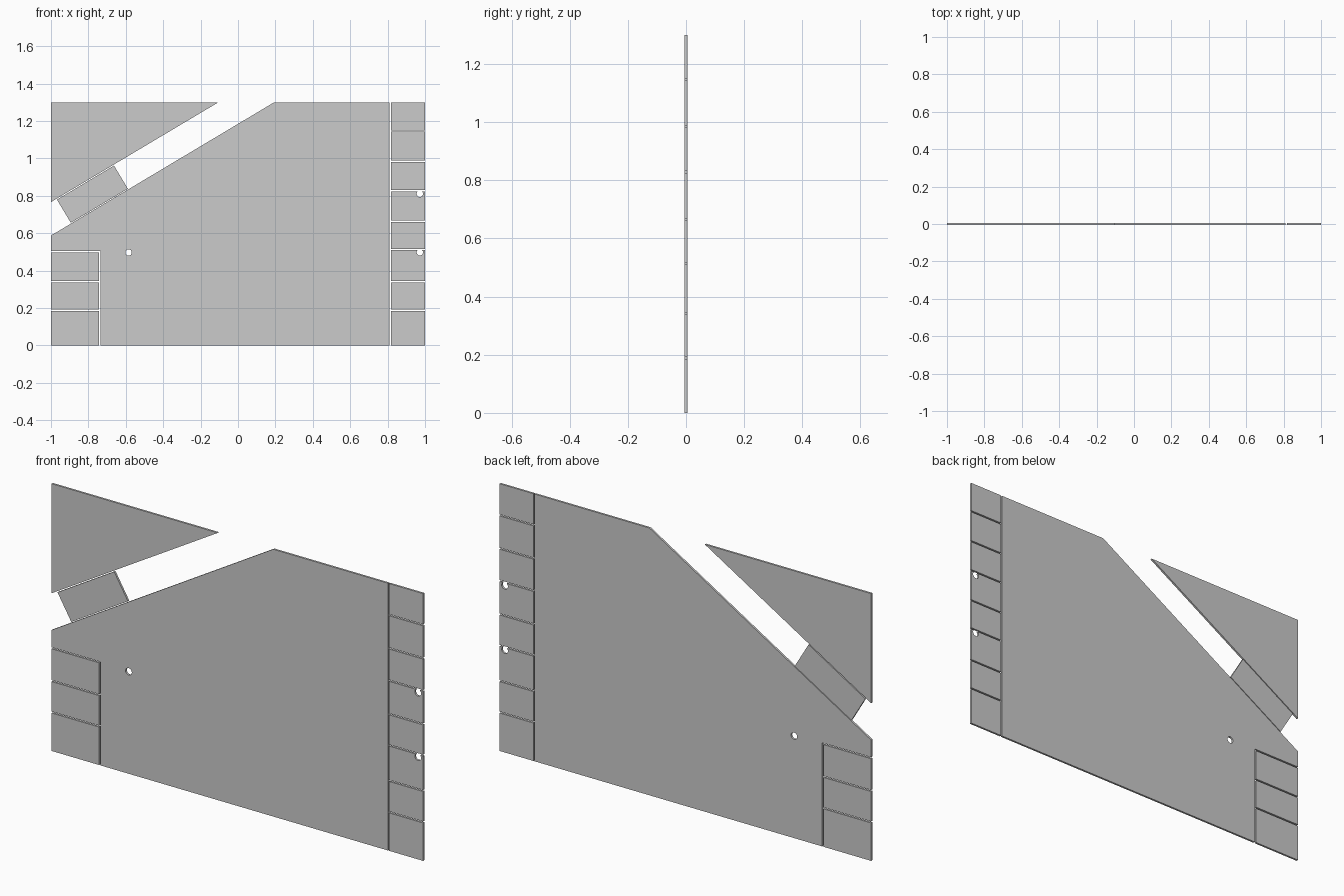
import bpy, bmesh, math
from mathutils import Vector

if "Cube" in bpy.data.objects:
    bpy.data.objects.remove(bpy.data.objects["Cube"])

T = 0.01      # sheet thickness
GAP = 0.007   # saw kerf between neighbouring panels
R = 0.017     # drilled hole radius


def circle(cx, cz, n=16):
    return [(cx + R * math.cos(2 * math.pi * i / n),
             cz + R * math.sin(2 * math.pi * i / n)) for i in range(n)]


def sheet(name, *loops):
    """Flat panel in the xz plane: first loop is the outline, others are holes."""
    bm = bmesh.new()
    for pts in loops:
        vs = [bm.verts.new((x, -T / 2, z)) for x, z in pts]
        for a, b in zip(vs, vs[1:] + vs[:1]):
            bm.edges.new((a, b))
    if len(loops) == 1:
        bm.faces.new(list(bm.verts))
    else:
        bmesh.ops.triangle_fill(bm, use_beauty=True, edges=bm.edges[:])
    ext = bmesh.ops.extrude_face_region(bm, geom=bm.faces[:], use_keep_orig=True)
    moved = [g for g in ext["geom"] if isinstance(g, bmesh.types.BMVert)]
    bmesh.ops.translate(bm, verts=moved, vec=Vector((0, T, 0)))
    bmesh.ops.recalc_face_normals(bm, faces=bm.faces[:])
    mesh = bpy.data.meshes.new(name)
    bm.to_mesh(mesh)
    bm.free()
    obj = bpy.data.objects.new(name, mesh)
    bpy.context.collection.objects.link(obj)
    return obj


def strip(name, x0, x1, z0, z1, hole=None):
    """Rectangular panel, optionally with a round notch breaking its top edge."""
    pts = [(x0, z0), (x1, z0), (x1, z1)]
    if hole:
        cx, cz = hole
        a = math.asin((z1 - cz) / R)
        sweep = math.pi + 2 * a
        for i in range(15):
            t = a - sweep * i / 14
            pts.append((cx + R * math.cos(t), cz + R * math.sin(t)))
    pts.append((x0, z1))
    return sheet(name, pts)


# large main panel with a sloped edge, a corner cut-out and one hole
sheet("main_panel",
      [(-0.736, 0), (0.811, 0), (0.811, 1.30), (0.193, 1.30),
       (-1, 0.588), (-1, 0.504), (-0.736, 0.504)],
      circle(-0.585, 0.497))

# triangular offcut and tilted block
sheet("corner_triangle", [(-1, 0.767), (-0.105, 1.30), (-1, 1.30)])
sheet("tilted_block", [(-0.968, 0.780), (-0.894, 0.656),
                       (-0.589, 0.838), (-0.663, 0.962)])

# left stack of strips
cuts = [-GAP / 2, 0.188, 0.341, 0.497 + GAP / 2]
for i, (a, b) in enumerate(zip(cuts, cuts[1:])):
    strip(f"left_strip_{i + 1}", -1, -0.744, a + GAP / 2, b - GAP / 2)

# right stack of strips, two with notched holes
cuts = [-GAP / 2, 0.188, 0.341, 0.513, 0.665, 0.828, 0.985, 1.147, 1.30 + GAP / 2]
holes = {2: (0.972, 0.498), 4: (0.972, 0.811)}
for i, (a, b) in enumerate(zip(cuts, cuts[1:])):
    strip(f"right_strip_{i + 1}", 0.817, 1, a + GAP / 2, b - GAP / 2, holes.get(i))
